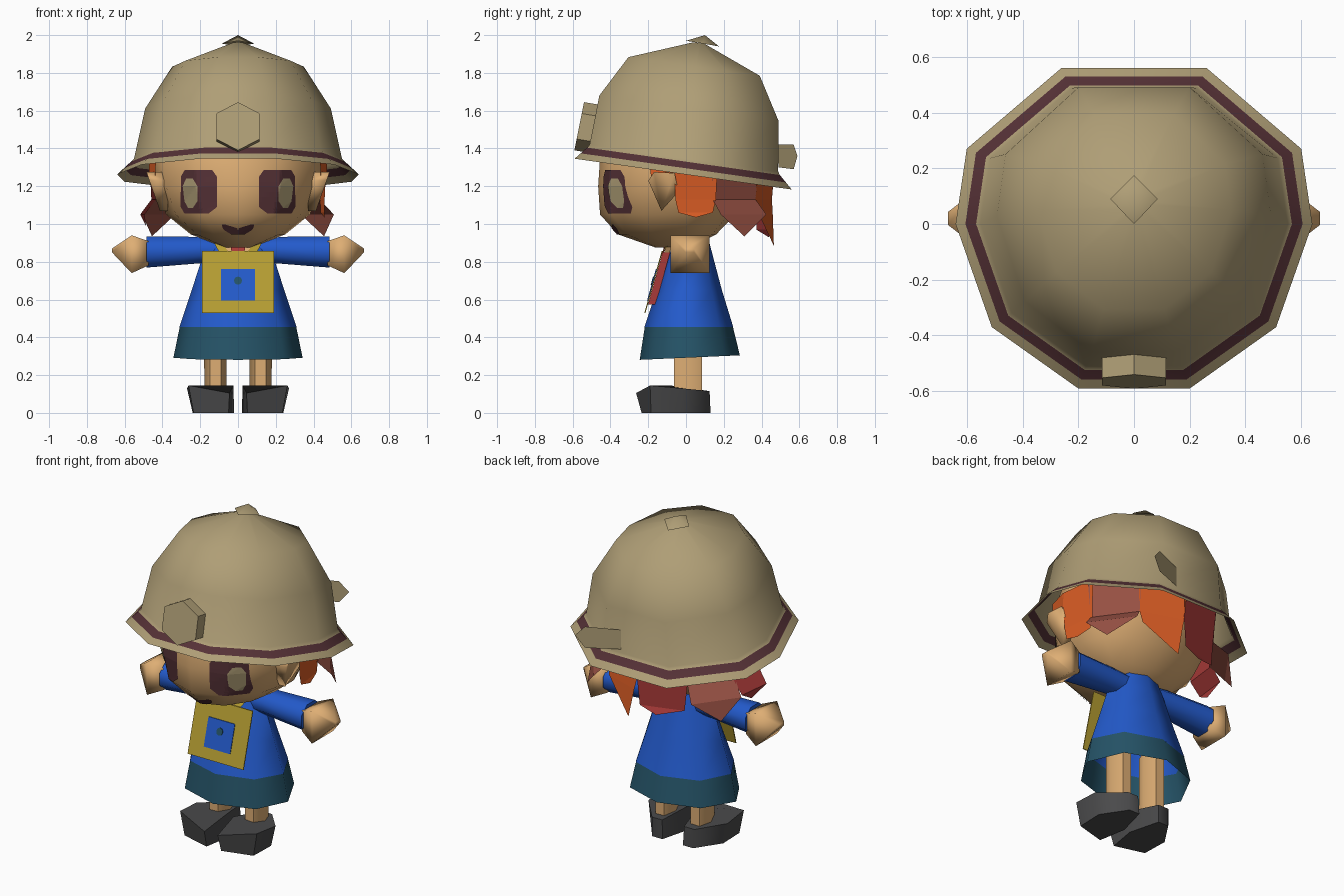
import bpy, bmesh, math
from mathutils import Vector
from mathutils.bvhtree import BVHTree

if "Cube" in bpy.data.objects:
    bpy.data.objects.remove(bpy.data.objects["Cube"])


def material(name, r, g, b):
    m = bpy.data.materials.new(name)
    m.diffuse_color = [((c / 255 + 0.055) / 1.055) ** 2.4 for c in (r, g, b)] + [1]
    m.use_nodes = True
    m.node_tree.nodes["Principled BSDF"].inputs["Base Color"].default_value = m.diffuse_color
    return m


KHAKI = material("khaki", 175, 158, 118)
MAROON = material("maroon", 85, 49, 54)
SKIN = material("skin", 222, 174, 116)
ORANGE = material("orange_hair", 217, 92, 36)
BROWN = material("brown_hair", 150, 80, 67)
RED = material("red", 168, 58, 56)
BLUE = material("blue", 35, 90, 203)
TEAL = material("teal", 37, 83, 103)
YELLOW = material("yellow", 182, 158, 50)
GREY = material("dark_grey", 74, 74, 75)


def build(name, verts, faces, mats, indices=None, angle=0, recalc=False):
    me = bpy.data.meshes.new(name)
    me.from_pydata([tuple(v) for v in verts], [], faces)
    for m in mats:
        me.materials.append(m)
    if indices:
        for p, i in zip(me.polygons, indices):
            p.material_index = i
    if recalc:
        bm = bmesh.new()
        bm.from_mesh(me)
        bmesh.ops.recalc_face_normals(bm, faces=bm.faces)
        bm.to_mesh(me)
        bm.free()
    if angle:
        me.shade_smooth()
        me.set_sharp_from_angle(angle=math.radians(angle))
    ob = bpy.data.objects.new(name, me)
    bpy.context.collection.objects.link(ob)
    return ob


def loft(name, rings, mats, bands=None, cap_a=True, cap_b=True, angle=0):
    """Skin a list of equal-length rings; bands gives a material per strip."""
    n = len(rings[0])
    faces, idx = [], []
    for k in range(len(rings) - 1):
        for i in range(n):
            j = (i + 1) % n
            faces.append((k * n + i, k * n + j, (k + 1) * n + j, (k + 1) * n + i))
            idx.append(bands[k] if bands else 0)
    if cap_a:
        faces.append(tuple(reversed(range(n))))
    if cap_b:
        faces.append(tuple(range((len(rings) - 1) * n, len(rings) * n)))
    idx += [0, 0]
    return build(name, [v for r in rings for v in r], faces, mats, idx, angle, cap_a or cap_b)


def oval(z, rx, yf, yb, n=12, x=0, tilt=0, yc=0):
    """Horizontal ring with separate front and back depth."""
    pts = []
    for i in range(n):
        a = 2 * math.pi * i / n
        y = yc + math.sin(a) * ((yb - yc) if math.sin(a) > 0 else (yc - yf))
        pts.append((x + rx * math.cos(a), y, z + tilt * y))
    return pts


# --- helmet: dome, brim and brim stripe as one tilted shell ---
half = [(0.2, -0.59), (0.51, -0.37), (0.64, 0.0), (0.6, 0.27), (0.26, 0.56)]
outline = half + [(-x, y) for x, y in reversed(half)]
levels = [(1, 1, 0, 1.262), (0.945, 0.945, 0, 1.295), (0.885, 0.887, 0, 1.33),
          (0.86, 0.868, 0.002, 1.347), (0.768, 0.825, 0.028, 1.615),
          (0.545, 0.605, 0.052, 1.84), (0.05, 0.05, 0.07, 1.968)]
rings = [[(x * sx, y * sy + dy, h - 0.142 * (y * sy + dy)) for x, y in outline]
         for sx, sy, dy, h in levels]
loft("helmet", rings, [KHAKI, MAROON], [0, 1, 0, 0, 0, 0], cap_a=False, angle=50)

# top button
build("helmet_button", [(-0.085, 0.09, 1.955), (0, 0, 1.97), (0.085, 0.09, 1.955),
                        (0, 0.175, 1.94), (0, 0.1, 2.0)],
      [(0, 1, 4), (1, 2, 4), (2, 3, 4), (3, 0, 4)], [KHAKI], angle=60)

# hexagonal front badge, leaning back with the helmet
hexa = [(0, 1.645), (-0.115, 1.585), (-0.115, 1.45), (0, 1.39), (0.115, 1.45), (0.115, 1.585)]
front = [(x, -0.54 - 0.2 * (1.645 - z), z) for x, z in hexa]
loft("helmet_badge", [front, [(x, y + 0.09, z - 0.015) for x, y, z in front]], [KHAKI])

# thin tab on the back of the helmet
build("helmet_tab", [(0.1, 0.49, 1.30), (0.29, 0.57, 1.29), (0.345, 0.59, 1.36),
                     (0.29, 0.57, 1.42), (0.1, 0.49, 1.42)], [(0, 1, 2, 3, 4)], [KHAKI])

# --- head ---
head = loft("head", [oval(0.875, 0.07, -0.16, 0.02, yc=-0.06), oval(0.945, 0.25, -0.36, 0.16),
                     oval(1.05, 0.38, -0.455, 0.26), oval(1.2, 0.44, -0.465, 0.36),
                     oval(1.35, 0.455, -0.455, 0.4), oval(1.6, 0.38, -0.36, 0.36),
                     oval(1.75, 0.2, -0.18, 0.2)], [SKIN], angle=50)
head.data.calc_loop_triangles()
tree = BVHTree.FromPolygons([v.co for v in head.data.vertices],
                            [t.vertices[:] for t in head.data.loop_triangles])


def face_plate(name, rows, mat, lift, side=1, cols=14, sub=6):
    """Thin patch given as (z, x0, x1) rows, laid onto the face."""
    fine = []
    for a, b in zip(rows, rows[1:]):
        fine += [[u + (v - u) * k / sub for u, v in zip(a, b)] for k in range(sub)]
    fine.append(rows[-1])
    verts = []
    for z, x0, x1 in fine:
        for c in range(cols + 1):
            x = side * (x0 + (x1 - x0) * c / cols)
            hit = tree.ray_cast(Vector((x, -2, z)), Vector((0, 1, 0)))[0]
            verts.append(hit + Vector((hit.x * 0.8, hit.y, 0)).normalized() * lift)
    w = cols + 1
    build(name, verts, [(r * w + c, r * w + c + 1, r * w + w + c + 1, r * w + w + c)[::side]
                        for r in range(len(fine) - 1) for c in range(cols)], [mat])


for s, side in ((1, "right"), (-1, "left")):
    # eyes
    face_plate("eye_" + side, [(1.055, 0.155, 0.28), (1.09, 0.11, 0.3), (1.25, 0.11, 0.3),
                               (1.285, 0.135, 0.28)], MAROON, 0.005, s)
    face_plate("iris_" + side, [(1.085, 0.235, 0.26), (1.12, 0.212, 0.278), (1.20, 0.212, 0.288),
                                (1.24, 0.235, 0.27)], KHAKI, 0.009, s)
    # ears
    ear = [(-0.2, 1.23), (-0.17, 1.275), (-0.06, 1.27), (-0.04, 1.17), (-0.13, 1.07)]
    loft("ear_" + side, [[(s * 0.37, y, z) for y, z in ear],
                         [(s * (0.41 + 0.35 * (z - 1.06)), y, z) for y, z in ear]], [SKIN], angle=100)
    # smiling mouth, one half per side
    face_plate("mouth_" + side, [(0.945, 0, 0.035), (0.965, 0, 0.068), (0.978, 0.005, 0.08),
                                 (0.998, 0.07, 0.085)], MAROON, 0.006, s)


# --- hair locks hanging below the helmet: hug the head, then flare ---
def lock(name, a0, a1, low, tip, r_low, r_tip, mat, lean=0.5, r_mid=0.455, z_mid=1.13):
    def at(a, r, z):
        a = math.radians(a)
        return (r * math.cos(a), r * math.sin(a), z)
    m = a0 + (a1 - a0) * lean
    build(name, [at(a0, 0.475, 1.36), at(a1, 0.475, 1.36), at(a1 - 1, r_mid, z_mid),
                 at(a0 + 1, r_mid, z_mid), at(a1 - 3, r_low, low), at(m, r_tip, tip),
                 at(a0 + 3, r_low, low)], [(0, 1, 2, 3), (3, 2, 4, 6), (6, 4, 5)], [mat])


for s, side in ((0, "right"), (180, "left")):
    a = (-24, -6) if s == 0 else (186, 204)
    lock("hair_temple_" + side, *a, 1.22, 1.21, 0.47, 0.47, ORANGE, r_mid=0.475, z_mid=1.25)
lock("hair_side_right", -8, 21, 1.06, 1.035, 0.46, 0.46, ORANGE, r_mid=0.462)
lock("hair_side_left", 159, 188, 1.05, 0.99, 0.52, 0.49, RED, r_mid=0.462)
lock("hair_flare_right", 17, 55, 1.05, 0.935, 0.54, 0.55, BROWN, 0.45)
lock("hair_flare_left", 125, 163, 1.05, 0.935, 0.54, 0.55, BROWN, 0.55)
lock("hair_spike_back", 53, 89, 1.06, 0.885, 0.46, 0.47, ORANGE, 0.8)
lock("hair_back", 87, 127, 0.97, 0.93, 0.45, 0.45, RED, 0.4)

# --- body ---
loft("neck", [oval(0.82, 0.07, -0.03, 0.1, 8, yc=0.03), oval(0.96, 0.07, -0.05, 0.08, 8, yc=0.02)],
     [SKIN], angle=50)
loft("tunic", [oval(0.455, 0.31, -0.22, 0.25, 8), oval(0.65, 0.245, -0.155, 0.19, 8),
               oval(0.82, 0.19, -0.1, 0.145, 8), oval(0.935, 0.14, -0.045, 0.115, 8)],
     [BLUE], cap_a=False, angle=60)
loft("skirt", [oval(0.292, 0.342, -0.245, 0.285, 8, tilt=0.045), oval(0.457, 0.308, -0.218, 0.248, 8)],
     [TEAL], cap_a=False, cap_b=False, angle=60)


def limb_ring(x, zc, rz, ry, n=8):
    ring = [2 * math.pi * (i + 0.5) / n for i in range(n)]
    return [(x, 0.02 + ry * math.cos(a) * 1.08, zc + rz * math.sin(a) * 1.08) for a in ring]


for s, side in ((1, "right"), (-1, "left")):
    # sleeves and hands
    loft("sleeve_" + side, [limb_ring(s * 0.08, 0.86, 0.065, 0.07), limb_ring(s * 0.2, 0.862, 0.07, 0.075),
                            limb_ring(s * 0.485, 0.852, 0.083, 0.095)], [BLUE], angle=60)
    loft("hand_" + side, [limb_ring(s * 0.475, 0.845, 0.085, 0.095, 4),
                          limb_ring(s * 0.563, 0.84, 0.131, 0.135, 4),
                          limb_ring(s * 0.668, 0.86, 0.012, 0.03, 4)], [SKIN], angle=100)
    # legs
    loft("leg_" + side, [oval(0.1, 0.058, -0.075, 0.095, 6, x=s * 0.12, yc=0.01),
                         oval(0.5, 0.06, -0.075, 0.095, 6, x=s * 0.12, yc=0.01)], [SKIN], angle=65)
    # boots: narrow heel, broad toe, top sloping to the toe
    foot = [(0.07, 0.13), (0.14, 0.13), (0.24, -0.02), (0.235, -0.185), (0.05, -0.235), (0.02, -0.06)]
    top = [(0.075, 0.125, 0.115), (0.145, 0.125, 0.115), (0.27, -0.02, 0.13),
           (0.262, -0.19, 0.145), (0.045, -0.264, 0.105), (0.025, -0.08, 0.145)]
    loft("boot_" + side, [[(s * x, y, 0) for x, y in foot], [(s * x, y, z) for x, y, z in top]],
         [GREY], angle=62)
    # bag straps over the shoulders
    build("strap_" + side, [(s * 0.05, -0.128, 0.85), (s * 0.1, -0.128, 0.85),
                            (s * 0.15, -0.04, 0.945), (s * 0.115, -0.065, 0.945)],
          [(0, 1, 2, 3)], [YELLOW])


# --- front bag: leaning plates stacked on the chest ---
def chest_plate(name, pts, mat, near, thick):
    face = [(x, -0.118 - 0.28 * (0.86 - z) - near, z) for x, z in pts]
    loft(name, [face, [(x, y + thick, z) for x, y, z in face]], [mat])


def rect(w, z0, z1, top=None):
    return [(-w, z0), (w, z0), (top or w, z1), (-(top or w), z1)]


chest_plate("bag", rect(0.19, 0.53, 0.858), YELLOW, 0.01, 0.006)
chest_plate("scarf", rect(0.06, 0.575, 0.85), RED, 0.003, 0.04)
chest_plate("neckline", rect(0.05, 0.84, 0.93, 0.1), SKIN, -0.005, 0.03)
chest_plate("scarf_knot", rect(0.03, 0.83, 0.885, 0.04), RED, 0.004, 0.008)
chest_plate("bag_pocket", rect(0.09, 0.595, 0.762), BLUE, 0.014, 0.004)
chest_plate("bag_button", [(0.022 * math.cos(i * math.pi / 4), 0.7 + 0.022 * math.sin(i * math.pi / 4))
                           for i in range(8)], TEAL, 0.018, 0.004)
